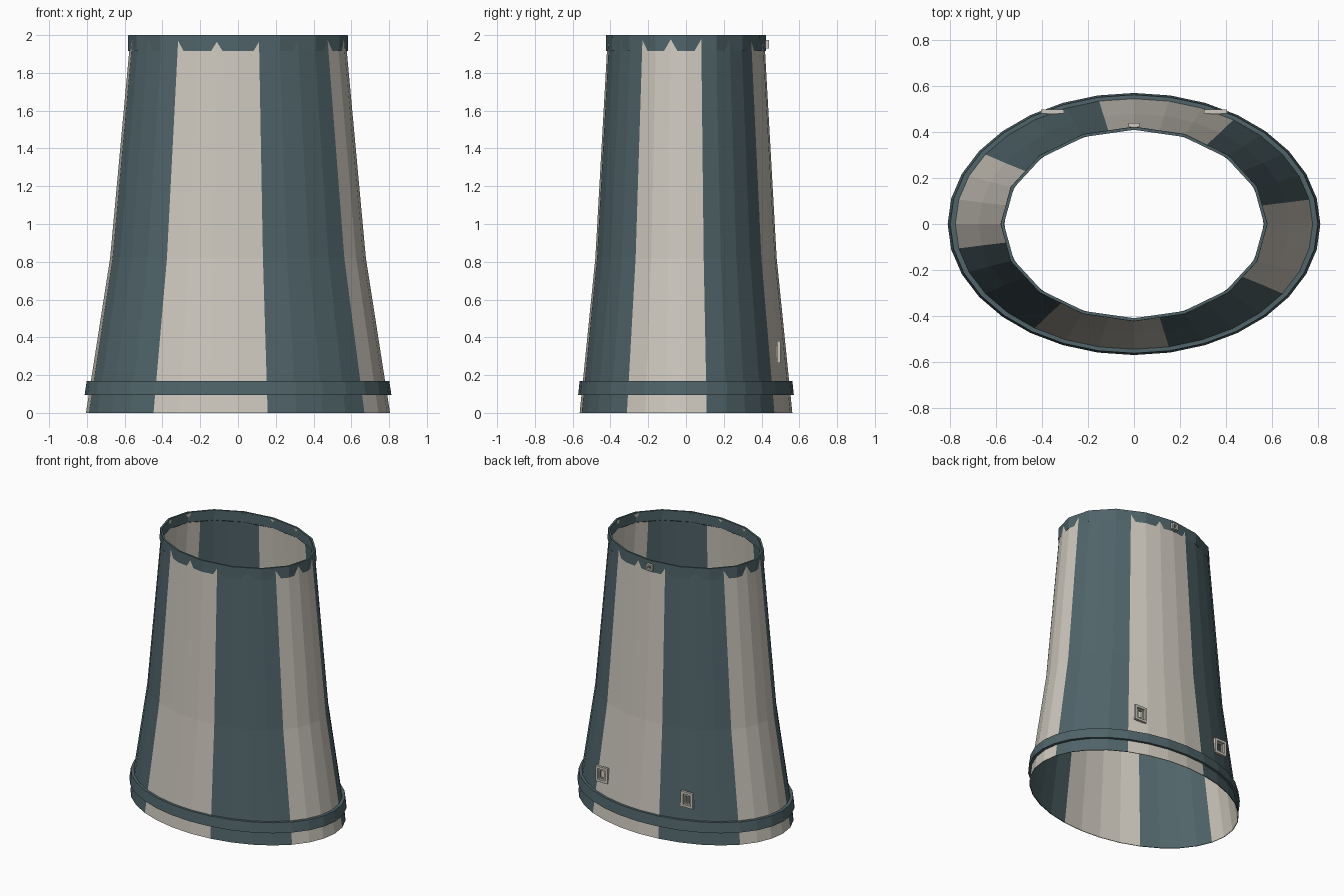
import bpy, bmesh, math

if "Cube" in bpy.data.objects:
    bpy.data.objects.remove(bpy.data.objects["Cube"])


def material(name, rgb):
    m = bpy.data.materials.new(name)
    m.diffuse_color = (*rgb, 1)
    m.use_nodes = True
    m.node_tree.nodes["Principled BSDF"].inputs["Base Color"].default_value = m.diffuse_color
    return m


SLATE = material("slate", (0.080, 0.127, 0.141))
CREAM = material("cream", (0.61, 0.575, 0.51))


def finish(bm, name, mats):
    bmesh.ops.recalc_face_normals(bm, faces=bm.faces)
    me = bpy.data.meshes.new(name)
    bm.to_mesh(me)
    bm.free()
    for m in mats:
        me.materials.append(m)
    ob = bpy.data.objects.new(name, me)
    bpy.context.collection.objects.link(ob)
    return ob


def elliptic_shell(name, profile, sides, mats, rule=None):
    """Closed shell: profile is a loop of (x radius, y radius, z)."""
    bm = bmesh.new()
    rings = []
    for rx, ry, z in profile:
        rings.append([bm.verts.new((rx * math.cos(2 * math.pi * i / sides),
                                    ry * math.sin(2 * math.pi * i / sides), z))
                      for i in range(sides)])
    n = len(rings)
    for k in range(n):
        a, b = rings[k], rings[(k + 1) % n]
        for i in range(sides):
            j = (i + 1) % sides
            f = bm.faces.new((a[i], a[j], b[j], b[i]))
            if rule:
                f.material_index = rule(i)
    return finish(bm, name, mats)


# Striped flared tube: eight stripes, each four facets wide
outer = [(0.805, 0.563, 0.0), (0.677, 0.480, 0.82), (0.569, 0.4143, 1.99)]
WALL = 0.005
inner = [(rx - WALL, ry - WALL, z) for rx, ry, z in reversed(outer)]
elliptic_shell("striped_tube", outer + inner, 32, [SLATE, CREAM],
               lambda i: 1 if ((i - 5) // 4) % 2 == 0 else 0)

# Coarser top rim, so tube corners peek through its lower edge
elliptic_shell("top_rim", [(0.582, 0.4245, 1.915), (0.581, 0.4235, 2.0),
                           (0.567, 0.4105, 2.0), (0.567, 0.4105, 1.925)],
               16, [SLATE])

# Raised band near the base
elliptic_shell("base_band", [(0.812, 0.571, 0.095), (0.801, 0.563, 0.17),
                             (0.775, 0.543, 0.17), (0.787, 0.551, 0.095)],
               32, [SLATE])


def frame(bm, cx, cy, cz, w, h, depth, rim):
    """Rectangular frame with a hole, facing along y."""
    loops = []
    for y, s in ((cy - depth / 2, 0), (cy + depth / 2, 0),
                 (cy + depth / 2, rim), (cy - depth / 2, rim)):
        a, b = w / 2 - s, h / 2 - s
        loops.append([bm.verts.new((cx + sx * a, y, cz + sz * b))
                      for sx, sz in ((-1, -1), (1, -1), (1, 1), (-1, 1))])
    for k in range(4):
        p, q = loops[k], loops[(k + 1) % 4]
        for i in range(4):
            j = (i + 1) % 4
            bm.faces.new((p[i], p[j], q[j], q[i]))


# Pair of buckles low on the back, plus a small one at the rim
for side, label in ((-1, "left"), (1, "right")):
    bm = bmesh.new()
    frame(bm, side * 0.355, 0.490, 0.322, 0.10, 0.115, 0.018, 0.018)
    frame(bm, side * 0.355, 0.484, 0.322, 0.052, 0.070, 0.014, 0.008)
    finish(bm, label + "_buckle", [CREAM])

bm = bmesh.new()
frame(bm, 0, 0.431, 1.952, 0.05, 0.046, 0.018, 0.011)
finish(bm, "rim_buckle", [CREAM])
